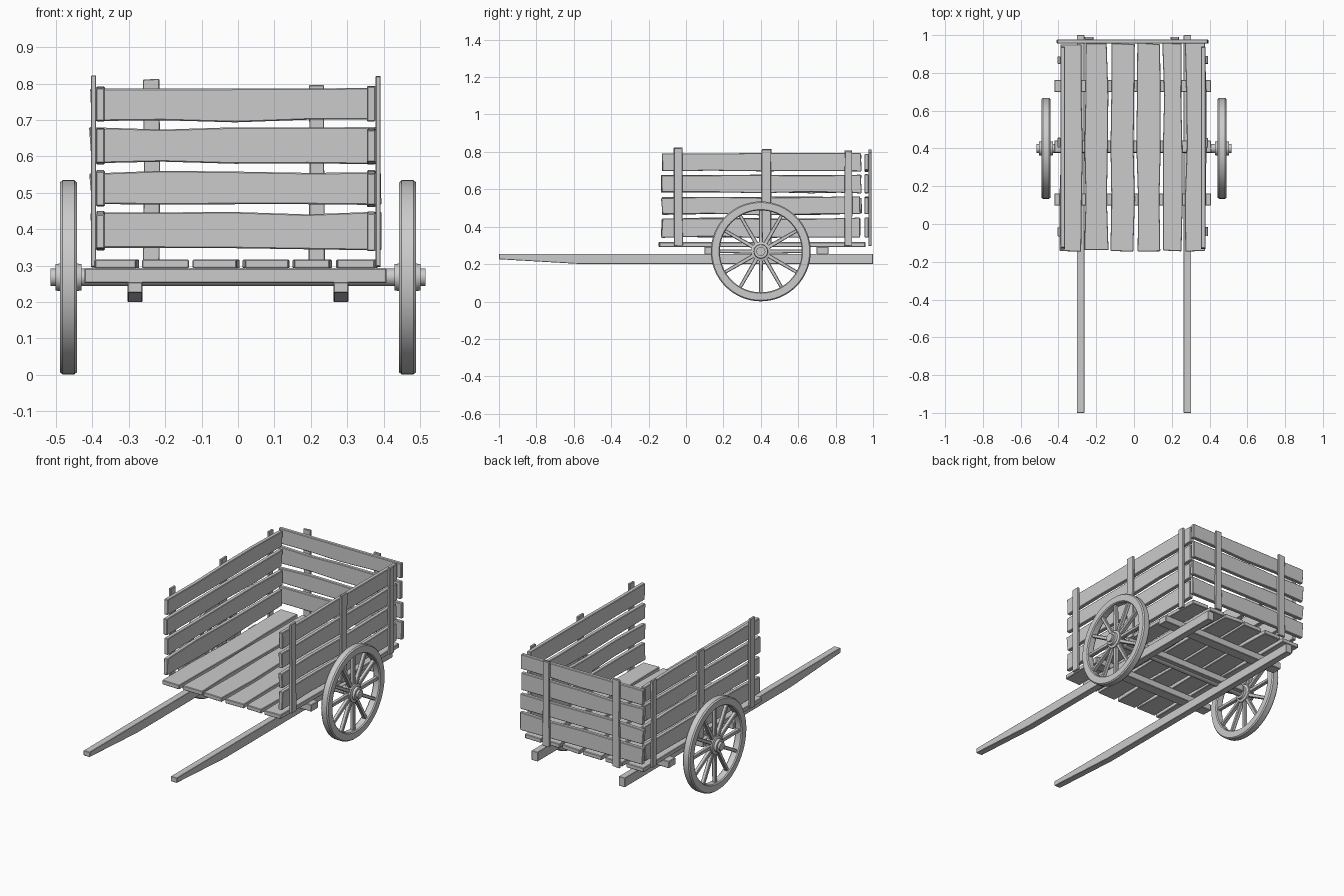
import bpy, bmesh, math, random
from mathutils import Matrix, Vector

if "Cube" in bpy.data.objects:
    bpy.data.objects.remove(bpy.data.objects["Cube"])

random.seed(4)


def finish(name, bm, bevel=0.0, smooth=False):
    bmesh.ops.recalc_face_normals(bm, faces=bm.faces)
    me = bpy.data.meshes.new(name)
    bm.to_mesh(me)
    bm.free()
    ob = bpy.data.objects.new(name, me)
    bpy.context.collection.objects.link(ob)
    if bevel:
        m = ob.modifiers.new("bevel", 'BEVEL')
        m.width, m.segments, m.limit_method = bevel, 1, 'ANGLE'
        m.angle_limit = math.radians(50)
    if smooth:
        bpy.ops.object.select_all(action='DESELECT')
        bpy.context.view_layer.objects.active = ob
        ob.select_set(True)
        bpy.ops.object.shade_smooth_by_angle(angle=math.radians(35))
    return ob


def plank(name, x, y, z, long, wide, wobble=0.005, cuts=4, bevel=0.003):
    """Board from three (min, max) ranges; edges wander along the wide axis."""
    r = [x, y, z]
    thin = 3 - long - wide
    bm = bmesh.new()
    rings = []
    for i in range(cuts + 1):
        t = i / cuts
        lo, hi = (random.uniform(-wobble, wobble) for _ in range(2))
        ends = [random.uniform(-wobble, wobble) if i in (0, cuts) else 0 for _ in range(2)]
        ring = []
        for w, th in ((0, 0), (1, 0), (1, 1), (0, 1)):
            p = Vector()
            p[long] = r[long][0] + (r[long][1] - r[long][0]) * t + ends[w]
            p[wide] = r[wide][w] + (lo, hi)[w]
            p[thin] = r[thin][th]
            ring.append(bm.verts.new(p))
        rings.append(ring)
    for a, b in zip(rings, rings[1:]):
        for k in range(4):
            bm.faces.new((a[k], a[(k + 1) % 4], b[(k + 1) % 4], b[k]))
    bm.faces.new(rings[0])
    bm.faces.new(rings[-1])
    return finish(name, bm, bevel)


def lathe(name, profile, centre, steps=48, bevel=0.0):
    """Spin a closed (x, radius) outline around the x axis."""
    bm = bmesh.new()
    rings = []
    for i in range(steps):
        a = math.tau * i / steps
        rings.append([bm.verts.new((centre[0] + px, centre[1] + r * math.cos(a),
                                    centre[2] + r * math.sin(a))) for px, r in profile])
    n = len(profile)
    for i in range(steps):
        a, b = rings[i], rings[(i + 1) % steps]
        for k in range(n):
            bm.faces.new((a[k], a[(k + 1) % n], b[(k + 1) % n], b[k]))
    bmesh.ops.remove_doubles(bm, verts=bm.verts, dist=1e-5)
    return finish(name, bm, bevel, True)


# floor planks
floor = [(-.39, -.275), (-.26, -.14), (-.125, 0), (.018, .14), (.155, .255), (.275, .378)]
for x in floor:
    plank("floor_plank", x, (-.142, .955), (.292, .317), 1, 0, .006)

# cross beams under the floor
for y in (.13, .41, .73):
    plank("cross_beam", (-.422, .408), (y - .032, y + .032), (.252, .293), 0, 1, 0, 1)

# long shafts with tapered handles
for x in (-.283, .283):
    bm = bmesh.new()
    side = [(-1, .255), (-1, .226), (-.55, .2), (1, .2), (1, .255)]
    f = bm.faces.new([bm.verts.new((x - .02, y, z)) for y, z in side])
    g = bmesh.ops.extrude_face_region(bm, geom=[f])
    bmesh.ops.translate(bm, vec=(.04, 0, 0),
                        verts=[v for v in g["geom"] if isinstance(v, bmesh.types.BMVert)])
    finish("shaft", bm, .002)

# side boards, back boards
rows = [(.345, .445), (.465, .558), (.582, .677), (.698, .79)]
for z in rows:
    plank("left_side_board", (-.39, -.366), (-.13, .935), z, 1, 2)
    plank("right_side_board", (.354, .378), (-.13, .935), z, 1, 2)
    plank("back_board", (-.405, .39), (.955, .977), z, 0, 2)

# upright stakes
for y0, y1, top in ((-.065, -.018, .825), (.405, .455, .815), (.848, .887, .808)):
    plank("left_stake", (-.404, -.39), (y0, y1), (.297, top), 2, 1, .002, 2, .002)
    plank("right_stake", (.378, .392), (y0, y1), (.297, top - .005), 2, 1, .002, 2, .002)
for x0, x1, top in ((-.26, -.215, .812), (.195, .238, .798)):
    plank("back_stake", (x0, x1), (.977, .991), (.297, top), 2, 0, .002, 2, .002)

# axle
C = (0, .40, .268)
lathe("axle", [(-.515, 0), (-.515, .024), (.515, .024), (.515, 0)], C, 24)

# wheels
R = .267
for side, s in (("left", -1), ("right", 1)):
    c = (s * .466, C[1], C[2])
    lathe(side + "_wheel_rim", [(-.023, .224), (-.023, R - .006), (-.016, R), (.016, R),
                                (.023, R - .006), (.023, .224), (.017, .219), (-.017, .219)], c, 64)
    lathe(side + "_hub", [(-.036, 0), (-.036, .036), (-.022, .038), (-.018, .052),
                          (.018, .052), (.022, .038), (.036, .036), (.036, 0)], c, 32)
    bm = bmesh.new()
    for i in range(12):
        rot = Matrix.Translation(c) @ Matrix.Rotation(math.tau * i / 12, 4, 'X')
        g = bmesh.ops.create_cube(bm, size=1)["verts"]
        for v in g:
            w = .022 if v.co.z < 0 else .018
            v.co = rot @ Vector((v.co.x * .022, v.co.y * w, .135 + v.co.z * .19))
    finish(side + "_spokes", bm, .003)
